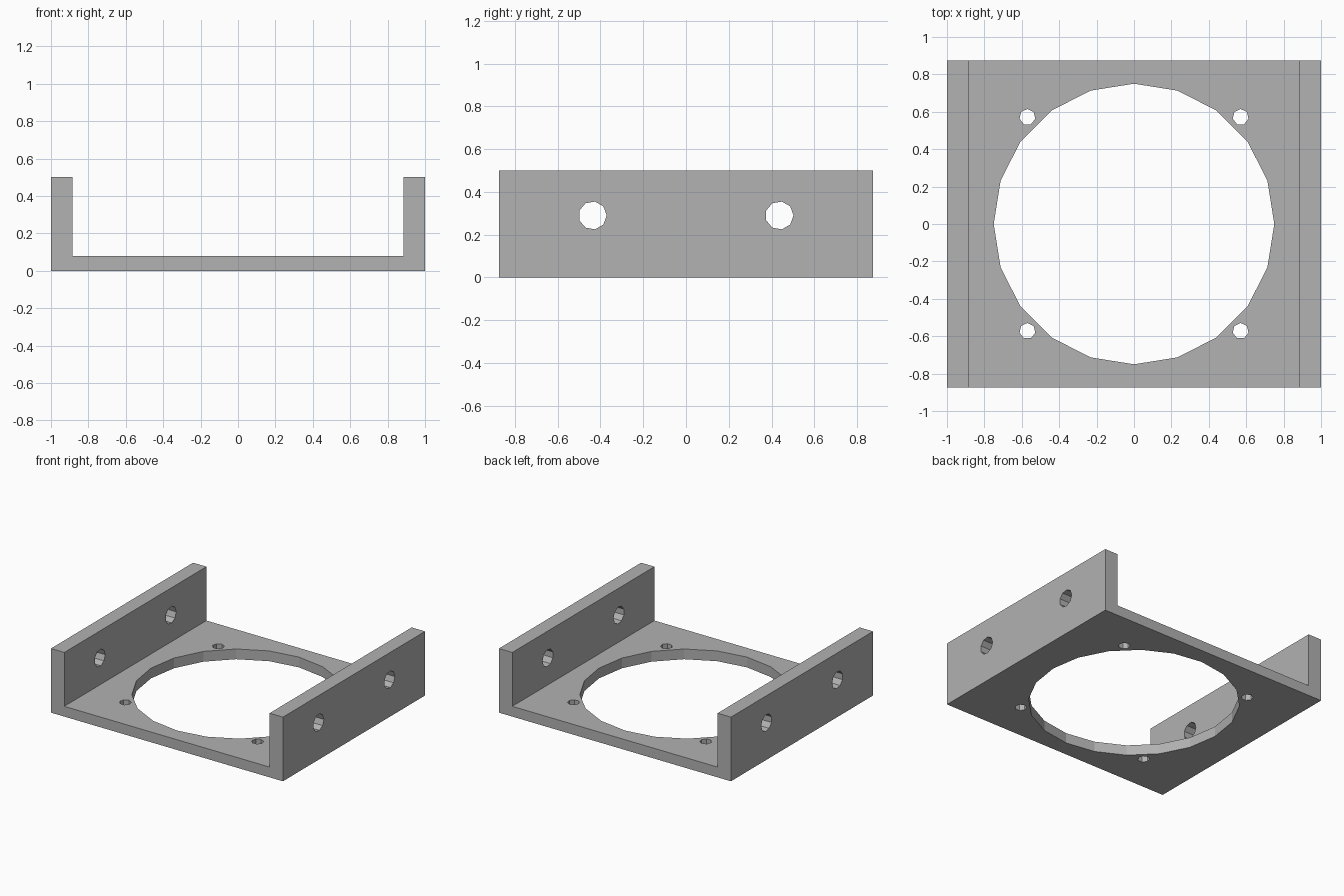
import bpy
import bmesh
from math import pi
from mathutils import Matrix

cube = bpy.data.objects.get("Cube")
if cube:
    bpy.data.objects.remove(cube, do_unlink=True)

HALF_X, HALF_Y, HEIGHT = 1.0, 0.875, 0.5
INNER_X, FLOOR = 0.885, 0.08

grey = bpy.data.materials.new("plain_grey")
grey.use_nodes = True
colour = (0.445, 0.445, 0.445, 1)
grey.diffuse_color = colour
grey.node_tree.nodes["Principled BSDF"].inputs["Base Color"].default_value = colour


def make_object(name, bm):
    bmesh.ops.recalc_face_normals(bm, faces=bm.faces)
    mesh = bpy.data.meshes.new(name)
    bm.to_mesh(mesh)
    bm.free()
    mesh.materials.append(grey)
    obj = bpy.data.objects.new(name, mesh)
    bpy.context.scene.collection.objects.link(obj)
    return obj


def add_drill(bm, location, radius, depth, sides, rotation=Matrix()):
    bmesh.ops.create_cone(bm, cap_ends=True, segments=sides, radius1=radius,
                          radius2=radius, depth=depth,
                          matrix=Matrix.Translation(location) @ rotation)


# Channel bracket: U profile extruded from front to back
half = [(INNER_X, FLOOR), (INNER_X, HEIGHT), (HALF_X, HEIGHT), (HALF_X, 0)]
profile = half + [(-x, z) for x, z in reversed(half)]
bm = bmesh.new()
face = bm.faces.new([bm.verts.new((x, -HALF_Y, z)) for x, z in profile])
extruded = bmesh.ops.extrude_face_region(bm, geom=[face], use_keep_orig=True)
verts = [g for g in extruded["geom"] if isinstance(g, bmesh.types.BMVert)]
bmesh.ops.translate(bm, verts=verts, vec=(0, 2 * HALF_Y, 0))
bracket = make_object("bracket", bm)

# Drills: large centre opening, four floor screw holes, two holes per wall
bm = bmesh.new()
add_drill(bm, (0, 0, FLOOR / 2), 0.75, 0.3, 20)
sideways = Matrix.Rotation(pi / 2, 4, "Y")
for sy in (-1, 1):
    for sx in (-1, 1):
        add_drill(bm, (sx * 0.57, sy * 0.572, FLOOR / 2), 0.043, 0.3, 7)
    add_drill(bm, (0, sy * 0.437, 0.29), 0.066, 2.4, 9, sideways)
drills = make_object("hole_cutter", bm)
drills.hide_render = True

# Cut the holes and bake the result
cut = bracket.modifiers.new("holes", "BOOLEAN")
cut.operation = "DIFFERENCE"
cut.solver = "EXACT"
cut.object = drills
bpy.context.view_layer.update()
evaluated = bracket.evaluated_get(bpy.context.evaluated_depsgraph_get())
baked = bpy.data.meshes.new_from_object(evaluated)
bracket.modifiers.clear()
bracket.data = baked
bpy.data.objects.remove(drills, do_unlink=True)
